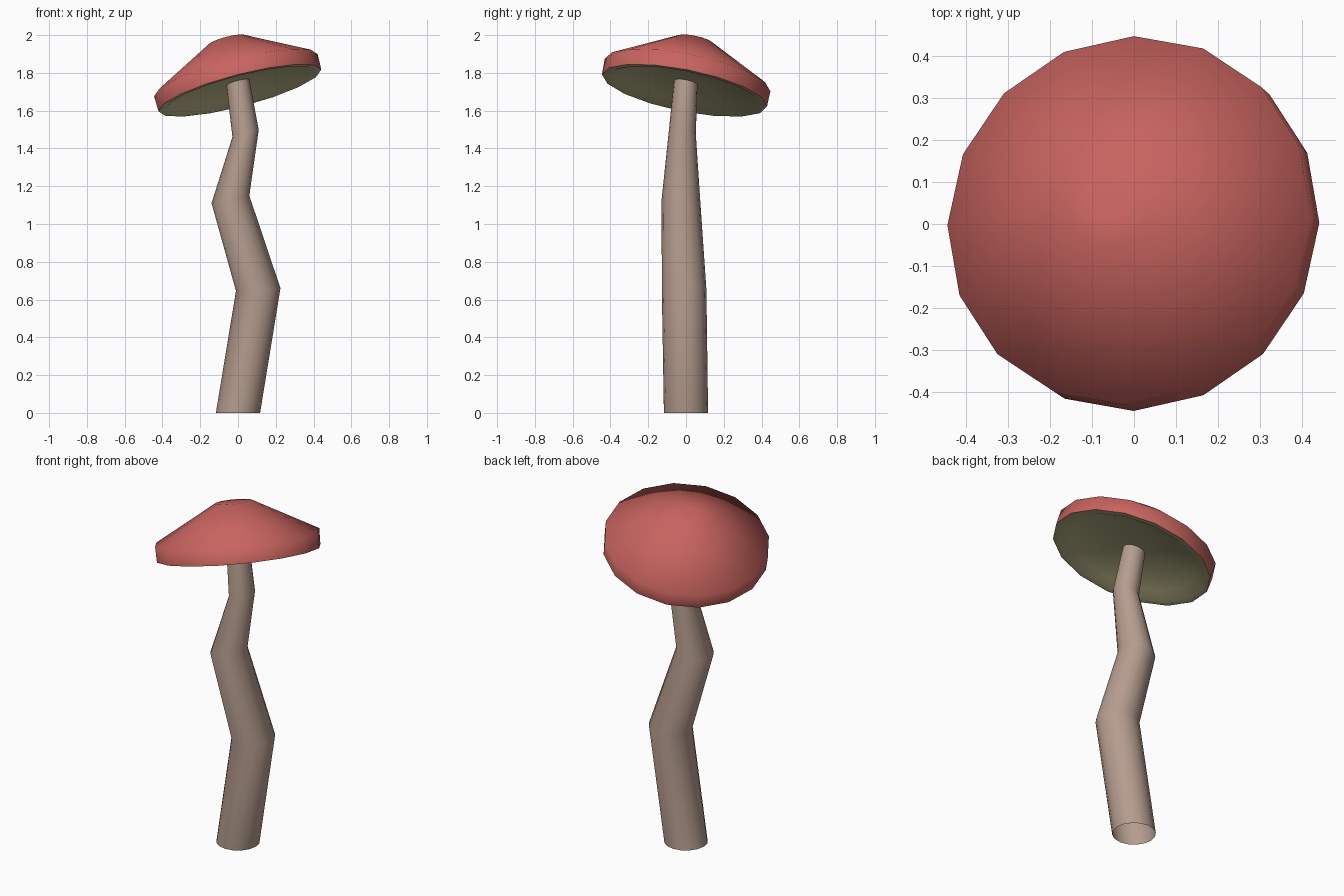
import bpy, bmesh, math
from mathutils import Vector

if "Cube" in bpy.data.objects:
    bpy.data.objects.remove(bpy.data.objects["Cube"])

SIDES = 16


def material(name, color):
    m = bpy.data.materials.new(name)
    m.diffuse_color = (*color, 1)
    m.use_nodes = True
    m.node_tree.nodes["Principled BSDF"].inputs["Base Color"].default_value = m.diffuse_color
    return m


def loft(name, rings, mat, close_start=False, close_end=False):
    """Skin rings given as (centre, normal, radius); closed ends fan to the centre."""
    bm = bmesh.new()
    loops = []
    for centre, normal, radius in rings:
        q = Vector((0, 0, 1)).rotation_difference(Vector(normal).normalized())
        loop = []
        for i in range(SIDES):
            a = 2 * math.pi * i / SIDES
            p = Vector((math.cos(a), math.sin(a), 0)) * radius
            loop.append(bm.verts.new(Vector(centre) + q @ p))
        loops.append(loop)
    for a, b in zip(loops, loops[1:]):
        for i in range(SIDES):
            j = (i + 1) % SIDES
            bm.faces.new((a[i], a[j], b[j], b[i]))
    if close_start:
        bm.faces.new(loops[0][::-1])
    if close_end:
        bm.faces.new(loops[-1])
    for f in bm.faces:
        f.smooth = True
    mesh = bpy.data.meshes.new(name)
    bm.to_mesh(mesh)
    bm.free()
    mesh.materials.append(mat)
    ob = bpy.data.objects.new(name, mesh)
    bpy.context.collection.objects.link(ob)
    return ob


red = material("cap_red", (0.58, 0.127, 0.114))
olive = material("gill_olive", (0.56, 0.53, 0.28))
tan = material("stem_tan", (0.46, 0.335, 0.27))

# Crooked tapering stem, open at the base
loft("stem", [
    ((0, 0, 0), (0, 0, 1), 0.117),
    ((0.107, -0.01, 0.653), (-0.06, 0, 1), 0.118),
    ((-0.04, -0.027, 1.13), (-0.2, 0, 1), 0.102),
    ((0.04, -0.02, 1.48), (-0.27, 0.05, 1), 0.072),
    ((-0.004, 0, 1.77), (-0.2, 0.1, 1), 0.062),
], tan)

# Tilted cap: profile points are (radius, height along the cap axis)
axis = Vector((-0.262, 0.2, 1)).normalized()
base = Vector((0.01, -0.008, 1.707))


def cap_rings(profile):
    return [(base + axis * h, axis, r) for r, h in profile]


loft("cap_top", cap_rings([(0.445, 0), (0.447, 0.085), (0.1, 0.279), (0.04, 0.283)]),
     red, close_end=True)

# Shallow recessed underside, wound so it faces down
loft("cap_underside", cap_rings([(0.03, 0.045), (0.1, 0.04), (0.35, 0.028),
                                 (0.41, 0.0), (0.445, 0)]),
     olive, close_start=True)
